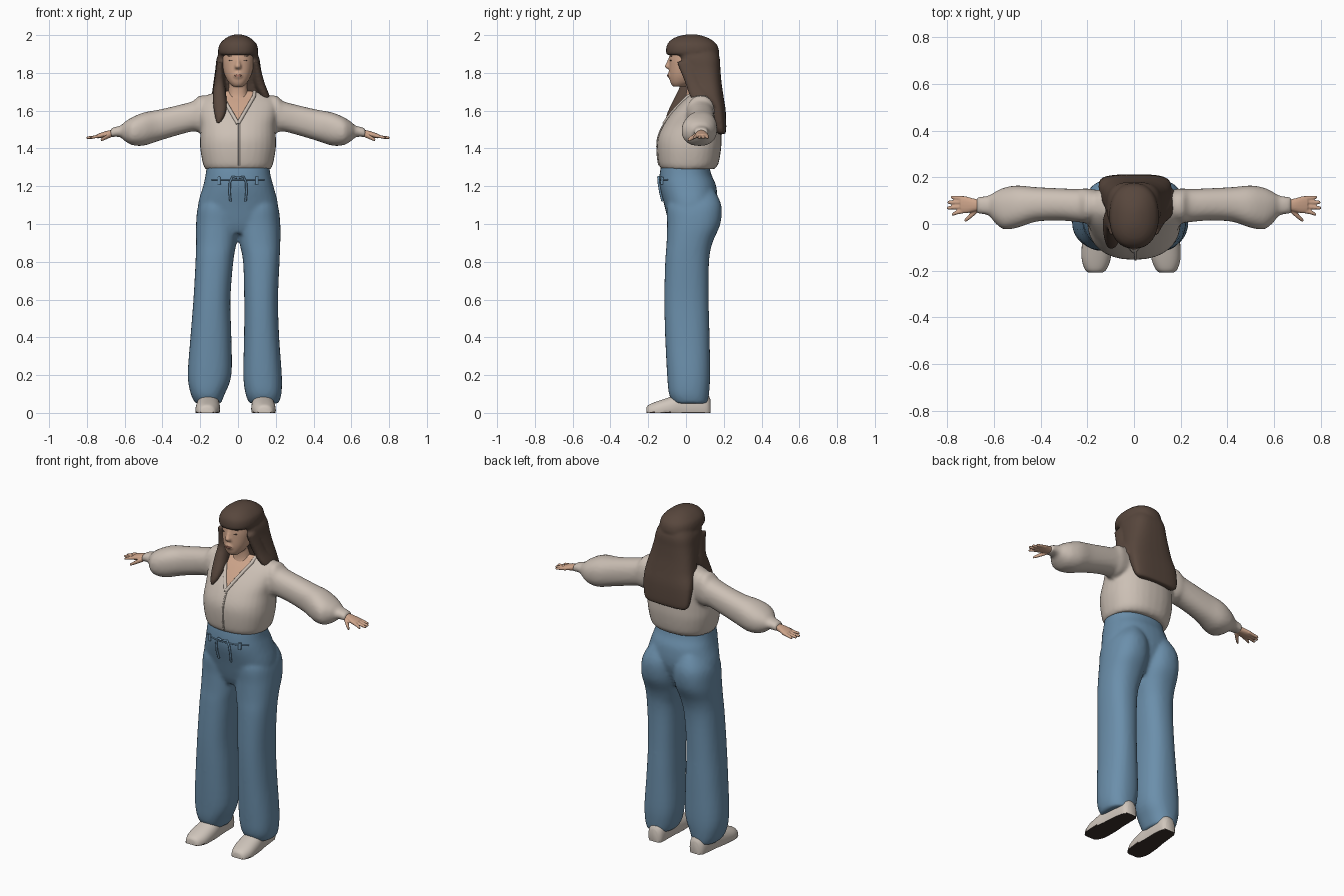
import bpy, bmesh, math
from mathutils import Vector
from mathutils.bvhtree import BVHTree


def material(name, r, g, b):
    m = bpy.data.materials.new(name)
    lin = [((c / 255 + 0.055) / 1.055) ** 2.4 for c in (r, g, b)]
    m.diffuse_color = (*lin, 1)
    return m


HAIR = material("brown hair", 88, 71, 61)
SKIN = material("skin", 205, 164, 138)
CLOTH = material("cream blouse", 204, 192, 181)
DENIM = material("blue trousers", 107, 143, 171)
SHOE = material("off white shoe", 208, 198, 188)
SOLE = material("dark sole", 58, 48, 43)
LIPS = material("lips", 172, 118, 102)


def catmull(rings, steps):
    """Smoothly interpolate (t, a0, a1, b0, b1) rings."""
    out = []
    for i in range(len(rings) - 1):
        p = [rings[max(0, min(len(rings) - 1, i + k))] for k in (-1, 0, 1, 2)]
        for s in range(steps):
            u = s / steps
            out.append([0.5 * (2 * b + (c - a) * u + (2 * a - 5 * b + 4 * c - d) * u * u
                               + (3 * b - a - 3 * c + d) * u ** 3) for a, b, c, d in zip(*p)])
    return out + [list(rings[-1])]


def loft(bm, axis, rings, power=2.3, sides=32, steps=4, floor=None):
    """Closed loft; every ring is a rounded box given by its bounds."""
    loops = []
    for t, a0, a1, b0, b1 in catmull(rings, steps):
        loop = []
        for k in range(sides):
            th = 2 * math.pi * k / sides
            c, s = math.cos(th), math.sin(th)
            a = (a0 + a1) / 2 + (a1 - a0) / 2 * math.copysign(abs(c) ** (2 / power), c)
            b = (b0 + b1) / 2 + (b1 - b0) / 2 * math.copysign(abs(s) ** (2 / power), s)
            co = {'z': (a, b, t), 'x': (t, a, b), 'y': (a, t, b)}[axis]
            if floor is not None:
                co = (co[0], co[1], max(floor, co[2]))
            loop.append(bm.verts.new(co))
        loops.append(loop)
    for l0, l1 in zip(loops, loops[1:]):
        for k in range(sides):
            n = (k + 1) % sides
            bm.faces.new((l0[k], l0[n], l1[n], l1[k]))
    bm.faces.new(loops[0])
    bm.faces.new(loops[-1])


def part(name, mats, lofts, voxel=None, smooth=0):
    """One object from several lofts, optionally fused into one skin."""
    bm = bmesh.new()
    for args, kw in lofts:
        loft(bm, *args, **kw)
    bmesh.ops.recalc_face_normals(bm, faces=bm.faces)
    mesh = bpy.data.meshes.new(name)
    bm.to_mesh(mesh)
    bm.free()
    ob = bpy.data.objects.new(name, mesh)
    bpy.context.collection.objects.link(ob)
    if voxel:
        r = ob.modifiers.new("fuse", 'REMESH')
        r.mode, r.voxel_size = 'VOXEL', voxel
        s = ob.modifiers.new("soften", 'SMOOTH')
        s.factor, s.iterations = 0.5, smooth
        dg = bpy.context.evaluated_depsgraph_get()
        new = bpy.data.meshes.new_from_object(ob.evaluated_get(dg))
        ob.modifiers.clear()
        ob.data = new
    ob.data.materials.clear()
    for m in mats:
        ob.data.materials.append(m)
    ob.data.shade_smooth()
    if not voxel:
        ob.data.set_sharp_from_angle(angle=math.radians(50))
    return ob


def L(axis, rings, **kw):
    return ((axis, rings), kw)


def surface(ob):
    """Function giving the front y of an object at (x, z)."""
    tree = BVHTree.FromPolygons([v.co for v in ob.data.vertices],
                                [list(p.vertices) for p in ob.data.polygons])

    def y_at(x, z):
        hit = tree.ray_cast(Vector((x, -2, z)), Vector((0, 1, 0)))[0]
        return hit.y if hit else 0.03
    return y_at


def tube(name, mat, pts, radius):
    cu = bpy.data.curves.new(name, 'CURVE')
    cu.dimensions, cu.bevel_depth, cu.bevel_resolution = '3D', radius, 2
    cu.use_fill_caps = True
    sp = cu.splines.new('POLY')
    sp.points.add(len(pts) - 1)
    for p, co in zip(sp.points, pts):
        p.co = (*co, 1)
    cu.materials.append(mat)
    bpy.context.collection.objects.link(bpy.data.objects.new(name, cu))


def flip(rings):
    """Mirror lofts running along x."""
    return [(-r[0], *r[1:]) for r in rings]


# Trousers: hips and two loose legs fused together
hips = [(0.95, -0.12, 0.12, -0.07, 0.10), (1.0, -0.20, 0.20, -0.09, 0.13), (1.1, -0.212, 0.212, -0.115, 0.165),
        (1.2, -0.185, 0.188, -0.14, 0.16), (1.26, -0.172, 0.172, -0.14, 0.135), (1.32, -0.165, 0.165, -0.13, 0.12)]
leg_l = [(0.05, -0.225, -0.09, -0.065, 0.115), (0.1, -0.25, -0.07, -0.09, 0.122), (0.2, -0.266, -0.035, -0.1, 0.128),
         (0.4, -0.252, -0.035, -0.11, 0.125), (0.6, -0.236, -0.04, -0.115, 0.12), (0.8, -0.225, -0.025, -0.11, 0.122),
         (0.9, -0.222, -0.008, -0.103, 0.14), (1.0, -0.222, 0.004, -0.1, 0.182), (1.1, -0.21, 0.0, -0.1, 0.187),
         (1.18, -0.16, -0.03, -0.06, 0.15)]
leg_r = [(0.05, 0.06, 0.215, -0.065, 0.115), (0.1, 0.04, 0.23, -0.09, 0.122), (0.2, 0.028, 0.232, -0.1, 0.128),
         (0.4, 0.032, 0.218, -0.11, 0.125), (0.6, 0.033, 0.212, -0.115, 0.12), (0.8, 0.027, 0.22, -0.11, 0.122),
         (0.9, 0.008, 0.224, -0.103, 0.14), (1.0, -0.004, 0.224, -0.1, 0.182), (1.1, 0.0, 0.21, -0.1, 0.187),
         (1.18, 0.03, 0.16, -0.06, 0.15)]
trousers = part("trousers", [DENIM], [L('z', hips), L('z', leg_l), L('z', leg_r)], 0.011, 4)
pants_y = surface(trousers)

# Waist seam, drawstring and bow
tube("waist_seam", DENIM, [(x / 100, pants_y(x / 100, 1.235), 1.235) for x in range(-14, 15, 2)], 0.004)
for s in (-1, 1):
    cord = [(0.005, 1.245), (0.03, 1.25), (0.043, 1.22), (0.045, 1.17), (0.04, 1.12)]
    tube("drawstring", DENIM, [(s * x, pants_y(s * x, z) - 0.006, z) for x, z in cord], 0.006)
    tube("belt_loop", DENIM, [(s * 0.1, pants_y(s * 0.1, z) - 0.003, z) for z in (1.25, 1.21)], 0.009)

# Blouse: body and puffed sleeves fused together
body = [(1.29, -0.172, 0.172, -0.13, 0.15), (1.32, -0.186, 0.186, -0.145, 0.172), (1.4, -0.2, 0.2, -0.153, 0.186),
        (1.46, -0.2, 0.2, -0.148, 0.188), (1.52, -0.198, 0.198, -0.122, 0.185), (1.58, -0.206, 0.206, -0.082, 0.175),
        (1.64, -0.208, 0.208, -0.03, 0.165), (1.68, -0.17, 0.17, 0.01, 0.15), (1.705, -0.085, 0.085, 0.025, 0.135)]
sleeve = [(0.12, 0.02, 0.14, 1.5, 1.67), (0.2, 0.005, 0.152, 1.485, 1.68), (0.24, 0.008, 0.15, 1.49, 1.65),
          (0.32, 0.015, 0.153, 1.47, 1.628), (0.42, 0.01, 0.158, 1.44, 1.605), (0.5, -0.016, 0.165, 1.415, 1.59),
          (0.56, -0.022, 0.155, 1.418, 1.565), (0.6, 0.01, 0.135, 1.44, 1.54), (0.62, 0.035, 0.123, 1.458, 1.522),
          (0.65, 0.042, 0.118, 1.462, 1.514), (0.675, 0.045, 0.116, 1.458, 1.505)]
blouse = part("blouse", [CLOTH, SKIN],
              [L('z', body), L('x', sleeve), L('x', flip(sleeve))], 0.01, 3)
shirt_y = surface(blouse)

# Open V neckline: cut along the V, then colour the chest inside it
SLOPE, VZ = 0.55, 1.53
bm = bmesh.new()
bm.from_mesh(blouse.data)
for s in (-1, 1):
    near = [f for f in bm.faces if f.calc_center_median().z > 1.5 and abs(f.calc_center_median().x) < 0.16]
    geom = set(near) | {e for f in near for e in f.edges} | {v for f in near for v in f.verts}
    bmesh.ops.bisect_plane(bm, geom=list(geom), plane_co=(0, 0, VZ), plane_no=(1, 0, -s * SLOPE))
for f in bm.faces:
    c = f.calc_center_median()
    f.material_index = int(c.z > VZ and abs(c.x) < (c.z - VZ) * SLOPE and c.y < 0.06)
bm.to_mesh(blouse.data)
bm.free()

# Collar edges and button placket
for s in (-1, 1):
    edge = [(s * (z - VZ) * SLOPE * 1.06, shirt_y(s * (z - VZ) * SLOPE, z), z)
            for z in (1.53, 1.56, 1.59, 1.62, 1.65, 1.675)]
    tube("collar", CLOTH, edge + [(s * 0.088, 0.06, 1.705), (s * 0.07, 0.12, 1.715), (0, 0.14, 1.715)], 0.01)
tube("placket", CLOTH, [(0.006, shirt_y(0.006, z / 100), z / 100) for z in range(131, 155, 2)], 0.005)

# Head, neck, nose and chin fused together
skull = [(1.728, -0.028, 0.028, -0.07, -0.01), (1.75, -0.05, 0.05, -0.083, 0.04), (1.79, -0.071, 0.071, -0.089, 0.08),
         (1.84, -0.083, 0.083, -0.089, 0.11), (1.88, -0.086, 0.086, -0.088, 0.13), (1.93, -0.08, 0.08, -0.078, 0.13),
         (1.97, -0.05, 0.05, -0.04, 0.09)]
neck = [(1.63, -0.075, 0.075, -0.015, 0.12), (1.68, -0.056, 0.056, 0.0, 0.11), (1.73, -0.05, 0.05, 0.0, 0.1),
        (1.79, -0.052, 0.052, -0.005, 0.1)]
nose = [(1.822, -0.016, 0.016, -0.1, -0.06), (1.834, -0.018, 0.018, -0.113, -0.06),
        (1.855, -0.012, 0.012, -0.103, -0.06), (1.885, -0.009, 0.009, -0.09, -0.06)]
mouth = [(1.77, -0.02, 0.02, -0.09, -0.06), (1.785, -0.026, 0.026, -0.098, -0.06), (1.803, -0.018, 0.018, -0.094, -0.06)]
head = part("head", [SKIN], [L('z', skull, power=2.2), L('z', neck), L('z', nose), L('z', mouth)], 0.006, 3)
face_y = surface(head)


def plate(name, mat, x, z, w, h):
    y = face_y(x, z)
    part(name, [mat], [L('y', [(y - 0.003, x - w * 0.8, x + w * 0.8, z - h * 0.8, z + h * 0.8),
                               (y + 0.005, x - w, x + w, z - h, z + h)], power=2, sides=16, steps=1)])


# Lips, eyes and brows
plate("lips", LIPS, 0, 1.786, 0.02, 0.006)
for s in (-1, 1):
    plate("eye", HAIR, s * 0.036, 1.866, 0.012, 0.004)
    plate("brow", HAIR, s * 0.038, 1.89, 0.018, 0.003)

# Hair: crown with fringe, long back and front locks fused together
crown = [(1.895, -0.098, 0.098, -0.1, 0.172), (1.91, -0.106, 0.106, -0.106, 0.176), (1.95, -0.098, 0.1, -0.1, 0.164),
         (1.98, -0.07, 0.072, -0.072, 0.128), (1.997, -0.04, 0.04, -0.03, 0.085), (2.004, -0.012, 0.012, 0.01, 0.05)]
back = [(1.475, -0.12, 0.12, 0.165, 0.205), (1.5, -0.145, 0.145, 0.15, 0.213), (1.6, -0.152, 0.16, 0.11, 0.21),
        (1.68, -0.14, 0.156, 0.05, 0.198), (1.75, -0.13, 0.138, 0.025, 0.188), (1.82, -0.12, 0.122, -0.01, 0.182),
        (1.88, -0.112, 0.112, -0.045, 0.178), (1.94, -0.085, 0.085, -0.06, 0.155)]
lock_l = [(1.535, -0.113, -0.092, -0.105, -0.075), (1.57, -0.122, -0.07, -0.105, -0.04), (1.62, -0.13, -0.058, -0.085, 0.0),
          (1.68, -0.134, -0.062, -0.055, 0.05), (1.75, -0.126, -0.07, -0.03, 0.07), (1.86, -0.11, -0.08, -0.05, 0.05)]
lock_r = [(1.62, 0.15, 0.185, 0.06, 0.15), (1.68, 0.115, 0.167, 0.02, 0.13), (1.75, 0.085, 0.14, -0.005, 0.08),
          (1.86, 0.08, 0.11, -0.05, 0.05)]
part("hair", [HAIR], [L('z', crown), L('z', back, power=2.8), L('z', lock_l), L('z', lock_r)], 0.008, 3)

# Hands: palm, four fingers and thumb
palm = [(0.655, 0.06, 0.102, 1.464, 1.5), (0.69, 0.052, 0.11, 1.46, 1.494), (0.72, 0.046, 0.118, 1.456, 1.485),
        (0.745, 0.048, 0.119, 1.453, 1.476)]
hand = [palm]
for y0, y1, tip in ((0.057, 0.042, 0.782), (0.075, 0.069, 0.802), (0.093, 0.093, 0.8), (0.11, 0.114, 0.785)):
    hand.append([(0.72, y0 - .009, y0 + .009, 1.459, 1.479), (0.76, y0 * .5 + y1 * .5 - .009, y0 * .5 + y1 * .5 + .009, 1.453, 1.469),
                 (tip - 0.006, y1 - .007, y1 + .007, 1.45, 1.464), (tip, y1 - .003, y1 + .003, 1.453, 1.46)])
hand.append([(0.67, 0.05, 0.075, 1.46, 1.485), (0.695, 0.028, 0.054, 1.449, 1.473),
             (0.715, 0.013, 0.033, 1.441, 1.46), (0.727, 0.008, 0.02, 1.438, 1.45)])
for name, fn in (("right_hand", flip), ("left_hand", list)):
    part(name, [SKIN], [L('x', fn(r), sides=16) for r in hand], 0.004, 1)

# Shoes with flat dark soles
for name, cx in (("right_shoe", -0.155), ("left_shoe", 0.13)):
    prof = [(-0.208, -0.012, 0.03, 0.03), (-0.195, 0.0, 0.046, 0.044), (-0.15, 0.0, 0.062, 0.062), (-0.08, 0.0, 0.064, 0.085),
            (-0.02, 0.0, 0.058, 0.105), (0.05, 0.0, 0.054, 0.11), (0.11, 0.0, 0.046, 0.1), (0.13, 0.0, 0.028, 0.07)]
    drift = math.copysign(0.06, cx)
    rings = [(y, cx + drift * -y * 0.8 - w, cx + drift * -y * 0.8 + w, -0.04, h) for y, _, w, h in prof]
    shoe = part(name, [SHOE, SOLE], [L('y', rings, floor=0.0)])
    for p in shoe.data.polygons:
        p.material_index = int(p.center.z < 0.004)
